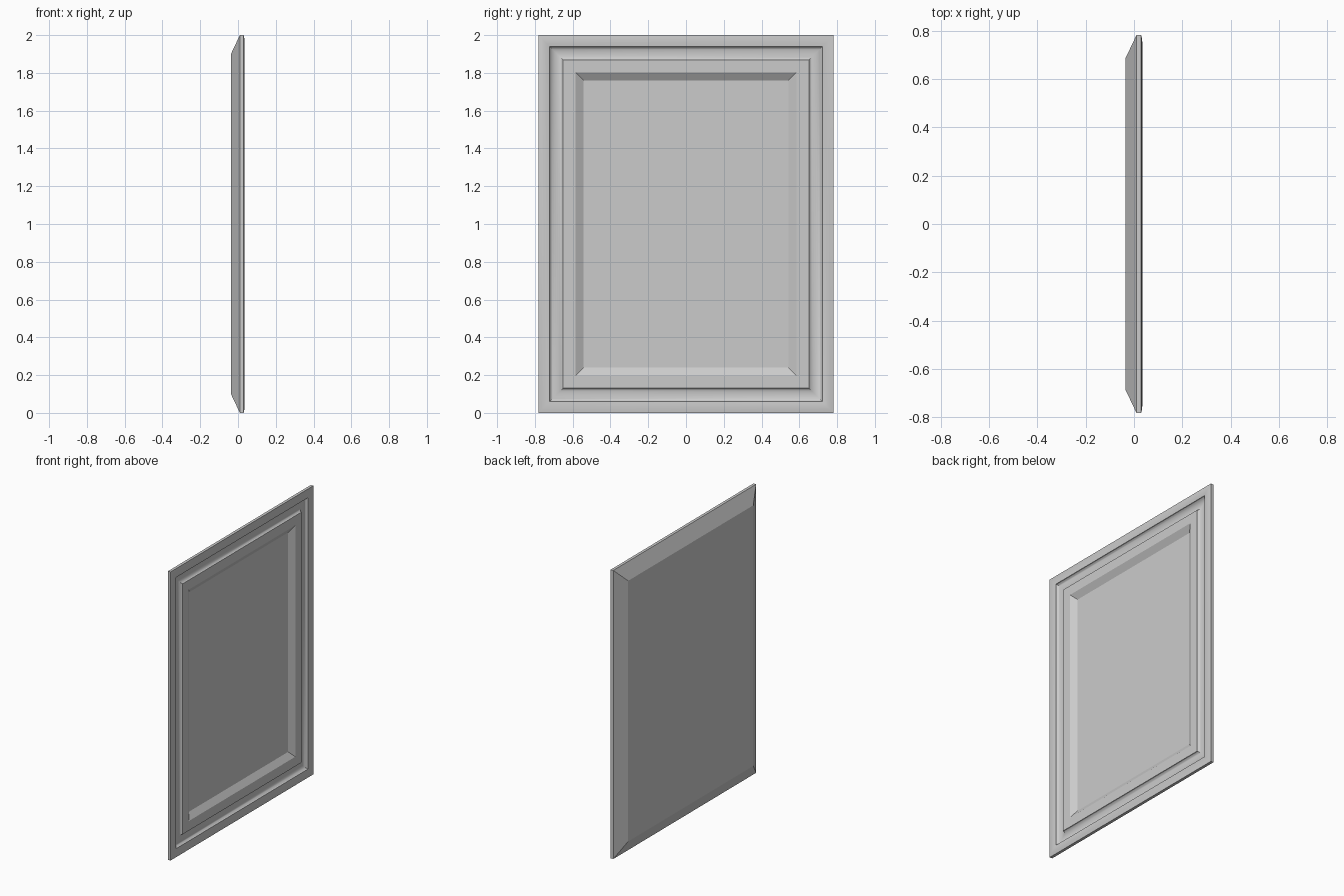
import bpy, bmesh, math

if "Cube" in bpy.data.objects:
    bpy.data.objects.remove(bpy.data.objects["Cube"])

HALF_W, HEIGHT = 0.782, 2.0
PANEL_INSET, PANEL_X = 0.24, 0.004


def ring(bm, inset, x):
    """Rectangle of four verts, inset from the outer edge, at depth x."""
    w, lo, hi = HALF_W - inset, inset, HEIGHT - inset
    return [bm.verts.new((x, y, z)) for y, z in ((-w, lo), (w, lo), (w, hi), (-w, hi))]


def make_object(name, bm):
    bmesh.ops.recalc_face_normals(bm, faces=bm.faces)
    mesh = bpy.data.meshes.new(name)
    bm.to_mesh(mesh)
    bm.free()
    obj = bpy.data.objects.new(name, mesh)
    bpy.context.collection.objects.link(obj)
    return obj


# Moulding profile as (inset, x): back chamfer, outer edge, crowned lip
profile = [(0.097, -0.036), (0.0, 0.01), (0.0, 0.03),
           (0.015, 0.0332), (0.03, 0.0345), (0.045, 0.0335), (0.06, 0.031)]
# Concave groove
N = 10
for i in range(1, N):
    a = math.pi * i / N
    profile.append((0.096 - 0.036 * math.cos(a), 0.031 - 0.022 * math.sin(a)))
# Flat inner band, then bevel down to the panel
profile += [(0.132, 0.031), (0.198, 0.031), (PANEL_INSET, PANEL_X)]

# Frame: mitred sweep of the profile, with closed back
bm = bmesh.new()
rings = [ring(bm, *p) for p in profile]
for a, b in zip(rings, rings[1:]):
    for k in range(4):
        n = (k + 1) % 4
        bm.faces.new((a[k], a[n], b[n], b[k]))
bm.faces.new(rings[0])
# Panel face closes the solid while normals are worked out, then becomes its own part
cap = bm.faces.new(rings[-1])
bmesh.ops.recalc_face_normals(bm, faces=bm.faces)
bmesh.ops.delete(bm, geom=[cap], context='FACES_ONLY')
frame = make_object("picture_frame", bm)
bpy.context.view_layer.objects.active = frame
frame.select_set(True)
bpy.ops.object.shade_smooth_by_angle(angle=math.radians(25))

# Picture panel
bm = bmesh.new()
bm.faces.new(ring(bm, PANEL_INSET, PANEL_X))
panel = make_object("picture_panel", bm)
if panel.data.polygons[0].normal.x < 0:
    panel.data.flip_normals()
